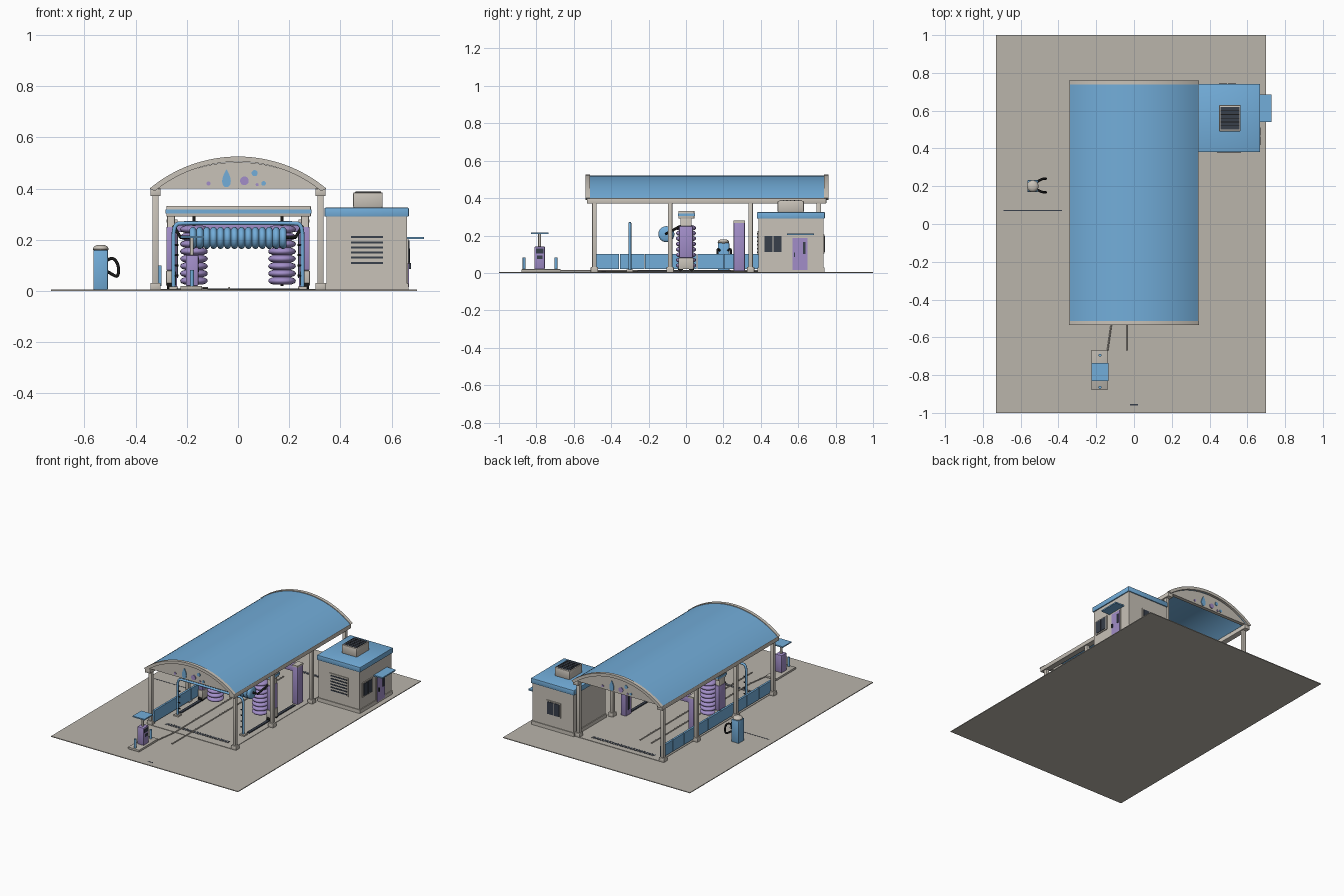
import bpy, bmesh, math
from mathutils import Vector, Matrix

cube = bpy.data.objects.get("Cube")
if cube:
    bpy.data.objects.remove(cube, do_unlink=True)


def material(name, r, g, b):
    mat = bpy.data.materials.new(name)
    mat.use_nodes = True
    mat.diffuse_color = (r, g, b, 1)
    shader = mat.node_tree.nodes["Principled BSDF"]
    shader.inputs["Base Color"].default_value = (r, g, b, 1)
    shader.inputs["Roughness"].default_value = .6
    return mat


beige = material("warm beige", .58, .54, .48)
concrete = material("concrete", .49, .46, .41)
blue = material("sky blue", .17, .42, .70)
purple = material("soft purple", .36, .27, .58)
dark = material("dark glass", .04, .05, .07)
black = material("black rubber", .01, .01, .01)


def finish(name, bm, mat, smooth=False):
    bmesh.ops.recalc_face_normals(bm, faces=bm.faces)
    mesh = bpy.data.meshes.new(name)
    bm.to_mesh(mesh)
    bm.free()
    mesh.materials.append(mat)
    obj = bpy.data.objects.new(name, mesh)
    bpy.context.collection.objects.link(obj)
    if smooth:
        bpy.ops.object.select_all(action="DESELECT")
        obj.select_set(True)
        bpy.context.view_layer.objects.active = obj
        bpy.ops.object.shade_smooth_by_angle(angle=math.radians(40))
    return obj


def box(name, x, y, z, mat, bevel=0):
    bm = bmesh.new()
    size = [b - a for a, b in (x, y, z)]
    middle = [(a + b) / 2 for a, b in (x, y, z)]
    bmesh.ops.create_cube(bm, size=1, matrix=Matrix.Translation(middle) @ Matrix.Diagonal((*size, 1)))
    if bevel:
        bmesh.ops.bevel(bm, geom=bm.edges[:], offset=bevel, segments=2, affect="EDGES", profile=.5)
    return finish(name, bm, mat, bool(bevel))


def block(name, center, size, mat, bevel=0):
    spans = [(c - s / 2, c + s / 2) for c, s in zip(center, size)]
    return box(name, *spans, mat, bevel)


def prism(name, outline, y, mat, smooth=False):
    """Extrude an (x, z) outline between two y positions."""
    bm = bmesh.new()
    face = bm.faces.new([bm.verts.new((px, y[0], pz)) for px, pz in outline])
    grown = bmesh.ops.extrude_face_region(bm, geom=[face])
    bmesh.ops.translate(bm, vec=(0, y[1] - y[0], 0), verts=[v for v in grown["geom"] if isinstance(v, bmesh.types.BMVert)])
    return finish(name, bm, mat, smooth)


def lathe(name, profile, base, mat, axis="Z", sides=24):
    """Spin a (radius, height) profile around an axis."""
    bm = bmesh.new()
    rings = []
    for radius, height in profile:
        turn = [math.tau * i / sides for i in range(sides)]
        rings.append([bm.verts.new((radius * math.cos(a), radius * math.sin(a), height)) for a in turn])
    for low, high in zip(rings, rings[1:]):
        for i in range(sides):
            j = (i + 1) % sides
            bm.faces.new((low[i], low[j], high[j], high[i]))
    bm.faces.new(rings[0])
    bm.faces.new(rings[-1])
    if axis == "X":
        bm.transform(Matrix.Rotation(math.pi / 2, 4, "Y"))
    bm.transform(Matrix.Translation(base))
    return finish(name, bm, mat, True)


def rod(name, base, radius, length, mat, axis="Z"):
    return lathe(name, [(radius, 0), (radius, length)], base, mat, axis, sides=16)


def tube(name, points, radius, mat, curved=False):
    data = bpy.data.curves.new(name, "CURVE")
    data.dimensions = "3D"
    data.bevel_depth = radius
    data.bevel_resolution = 2
    data.use_fill_caps = True
    data.resolution_u = 6
    spline = data.splines.new("NURBS" if curved else "POLY")
    spline.points.add(len(points) - 1)
    for point, place in zip(spline.points, points):
        point.co = (*place, 1)
    if curved:
        spline.use_endpoint_u = True
        spline.order_u = 3
    data.materials.append(mat)
    obj = bpy.data.objects.new(name, data)
    bpy.context.collection.objects.link(obj)


def scallops(count, length, inner, outer):
    steps = count * 6
    return [(inner + (outer - inner) * abs(math.sin(math.pi * i / 6)) ** .6, length * i / steps) for i in range(steps + 1)]


# Ground, bay floor, drains and guide rails
box("ground", x=(-.73, .70), y=(-1, 1), z=(0, .005), mat=concrete)
box("bay_floor", x=(-.31, .31), y=(-.51, .73), z=(0, .008), mat=concrete)
for y in (-.44, .68):
    box("drain", x=(-.24, .24), y=(y - .012, y + .012), z=(.005, .009), mat=dark)
    for i in range(24):
        block("drain_bar", (-.23 + i * .02, y, .009), (.005, .024, .003), concrete)
for side in (-1, 1):
    box("gantry_rail", x=(side * .26 - .01, side * .26 + .01), y=(-.26, .24), z=(.005, .014), mat=dark)
for x, flare in ((-.12, -.02), (-.035, 0)):
    tube("guide_rail", [(x + flare, -.67, .012), (x, -.53, .012), (x, .55, .012)], .004, beige)
box("parking_line", x=(-.69, -.38), y=(.068, .073), z=(.004, .006), mat=dark)
box("stop_line", x=(-.02, .02), y=(-.96, -.953), z=(.004, .006), mat=dark)


# Vaulted roof, rim arches and gables
def arc(half, base, rise, steps=32):
    radius = (half * half + rise * rise) / (2 * rise)
    sweep = math.asin(half / radius)
    angles = [sweep * (2 * i / steps - 1) for i in range(steps + 1)]
    return [(radius * math.sin(a), base + rise - radius + radius * math.cos(a)) for a in angles]


inner = arc(.325, .39, .115)
prism("roof_vault", arc(.34, .40, .12) + inner[::-1], (-.525, .75), blue, True)
for facing, y in ((-1, -.525), (1, .75)):
    ends = sorted((y - .011, y + .011))
    prism("rim_arch", arc(.345, .40, .125) + inner[::-1], ends, beige, True)
    prism("gable_panel", arc(.32, .40, .103), (y - facing * .03, y - facing * .005), beige, True)
    # Droplet and bubble plates
    front = y - facing * .005
    depth = (front, front + facing * .005)
    drop = [(.022 * math.sin(a) * math.sin(a / 2), .44 + .035 * math.cos(a)) for a in [math.tau * i / 24 for i in range(24)]]
    prism("droplet", [(facing * (.045 + px), pz) for px, pz in drop], depth, blue)
    for x, z, size, mat in ((.025, .43, .017, purple), (-.115, .42, .008, purple), (.065, .46, .012, blue),
                            (.075, .415, .006, purple), (.10, .42, .009, blue)):
        ring = [math.tau * i / 20 for i in range(20)]
        prism("bubble", [(-facing * x + size * math.cos(a), z + size * math.sin(a)) for a in ring], depth, mat)

# Columns, eaves beams and low side wall
column_rows = (-.49, -.085, .345, .71)
for side in (-1, 1):
    x = side * .322
    box("eaves_beam", x=(x - .02, x + .02), y=(-.53, .75), z=(.37, .40), mat=beige, bevel=.003)
    for y in column_rows:
        block("column", (x, y, .19), (.024, .024, .37), beige, .003)
        block("column_base", (x, y, .017), (.04, .04, .03), beige, .004)
for start, end in zip(column_rows, column_rows[1:]):
    third = (end - start) / 3
    for i in range(3):
        low = start + third * i
        box("side_wall_panel", x=(-.312, -.298), y=(low + .002, low + third - .002), z=(.02, .10), mat=blue)

# Rolling gantry with brushes
box("gantry_beam", x=(-.28, .285), y=(-.04, .045), z=(.29, .332), mat=beige, bevel=.004)
box("gantry_stripe", x=(-.283, .288), y=(-.043, .048), z=(.303, .318), mat=blue)
for side in (-1, 1):
    x = side * .262
    block("gantry_leg", (x, 0, .16), (.03, .06, .27), beige, .003)
    block("leg_cover", (x, 0, .165), (.036, .074, .17), purple, .004)
    block("gantry_foot", (x, 0, .05), (.038, .08, .06), beige, .004)
    for y in (-.03, .03):
        rod("gantry_wheel", (x - .015, y, .022), .014, .03, black, "X")
    lathe("upright_brush", scallops(8, .23, .035, .054), (side * .172, 0, .025), purple)
    rod("upright_spindle", (side * .172, 0, .02), .006, .27, black)
    tube("brush_arm", [(side * .25, -.03, .25), (side * .225, -.105, .21), (side * .19, -.105, .21)], .007, black)
lathe("top_brush", scallops(14, .38, .032, .043), (-.19, -.105, .207), blue, "X")

# Rinse arch with nozzles
tube("rinse_arch", [(-.252, -.30, .005), (-.252, -.30, .15), (-.252, -.30, .262), (-.21, -.30, .265), (0, -.30, .265),
                    (.21, -.30, .265), (.252, -.30, .262), (.252, -.30, .15), (.252, -.30, .005)], .008, blue, True)
for side in (-1, 1):
    block("rinse_foot", (side * .252, -.30, .012), (.035, .035, .01), beige)
    for i in range(4):
        rod("rinse_nozzle", (side * .24 - .008, -.30, .06 + i * .04), .004, .016, black, "X")

# Drying arch
box("dryer_beam", x=(-.275, .275), y=(.26, .31), z=(.23, .27), mat=purple, bevel=.004)
for side in (-1, 1):
    x = side * .258
    block("dryer_tower", (x, .285, .14), (.04, .06, .26), purple, .004)
    block("dryer_cap", (x, .285, .273), (.042, .062, .012), beige)
    block("dryer_slot", (x - side * .02, .285, .14), (.006, .02, .18), dark)
    block("dryer_blower", (side * .1, .285, .225), (.09, .035, .03), dark, .003)

# Office with roof slab, vent unit, louvre, windows and door
box("office_wall", x=(.345, .66), y=(.387, .735), z=(.005, .30), mat=beige)
box("office_plinth", x=(.34, .665), y=(.382, .74), z=(.005, .03), mat=beige)
box("office_roof", x=(.338, .667), y=(.38, .742), z=(.29, .325), mat=blue, bevel=.003)
box("vent_unit", x=(.45, .565), y=(.49, .63), z=(.325, .385), mat=beige, bevel=.005)
box("vent_grille", x=(.457, .558), y=(.50, .62), z=(.38, .387), mat=dark)
for i in range(5):
    block("vent_slat", (.508, .52 + i * .02, .387), (.10, .004, .003), black)
box("louvre_frame", x=(.43, .575), y=(.382, .39), z=(.095, .225), mat=beige)
for i in range(6):
    block("louvre_slot", (.503, .382, .11 + i * .02), (.125, .006, .008), dark)


def window(center, across):
    """Framed two-pane window, across the x or y direction."""
    def part(name, shift, width, depth, height, mat):
        place = Vector(center)
        place["xy".index(across)] += shift
        size = (width, depth, height) if across == "x" else (depth, width, height)
        block(name, place, size, mat)
    part("window_frame", 0, .11, .012, .10, beige)
    for shift in (-.024, .024):
        part("window_pane", shift, .043, .018, .085, dark)


window((.66, .465, .155), "y")
window((.495, .735, .155), "x")
box("door_frame", x=(.655, .664), y=(.562, .658), z=(.01, .195), mat=beige)
box("door", x=(.655, .668), y=(.57, .65), z=(.015, .187), mat=purple)
box("door_pane", x=(.66, .671), y=(.625, .64), z=(.10, .165), mat=dark)
box("door_handle", x=(.66, .676), y=(.577, .584), z=(.085, .11), mat=dark)
box("door_awning", x=(.66, .727), y=(.54, .685), z=(.202, .211), mat=blue)

# Payment island
box("island", x=(-.225, -.14), y=(-.88, -.67), z=(.005, .02), mat=concrete, bevel=.003)
box("kiosk", x=(-.203, -.155), y=(-.81, -.755), z=(.02, .14), mat=purple, bevel=.003)
box("kiosk_screen", x=(-.157, -.152), y=(-.803, -.762), z=(.105, .13), mat=dark)
box("kiosk_keypad", x=(-.157, -.152), y=(-.797, -.768), z=(.075, .092), mat=dark)
rod("canopy_post", (-.18, -.783, .14), .007, .07, beige)
box("kiosk_canopy", x=(-.225, -.135), y=(-.83, -.735), z=(.207, .215), mat=blue)
for y in (-.865, -.695):
    rod("bollard", (-.18, y, .02), .008, .062, blue)

# Vacuum post with hoses
box("vacuum_body", x=(-.565, -.508), y=(.17, .232), z=(.005, .16), mat=blue, bevel=.004)
lathe("vacuum_cap", [(.028, 0), (.031, .006), (.028, .014), (.016, .021)], (-.536, .20, .158), beige)
for y in (.18, .225):
    out = y + (y - .20) * .6
    tube("vacuum_hose", [(-.51, y, .12), (-.49, out, .135), (-.465, out, .10), (-.468, out, .055), (-.485, out, .06),
                         (-.508, y, .075)], .006, black, True)
